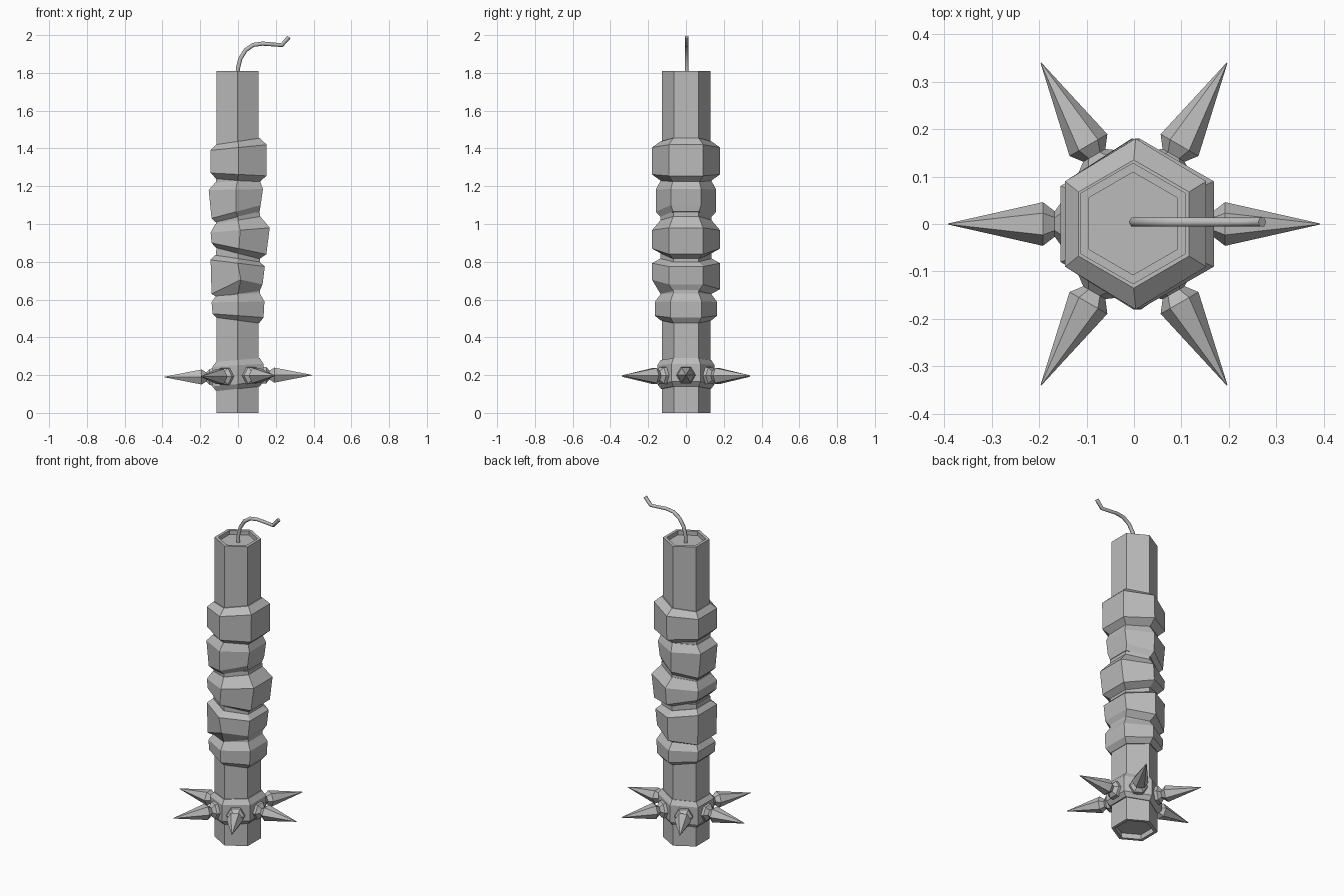
import bpy, bmesh, math
from mathutils import Vector, Matrix

cube = bpy.data.objects.get("Cube")
if cube:
    bpy.data.objects.remove(cube)

grey = bpy.data.materials.new("plain_grey")
grey.use_nodes = True
grey.diffuse_color = (0.5, 0.5, 0.5, 1)
grey.node_tree.nodes["Principled BSDF"].inputs["Base Color"].default_value = (0.5, 0.5, 0.5, 1)

HEX = [(math.cos(a), math.sin(a)) for a in (math.radians(30 + 60 * k) for k in range(6))]
FLAT = math.cos(math.radians(30))


def loft(name, rings, matrix=Matrix()):
    """Skin a stack of six-sided rings and cap both ends."""
    bm = bmesh.new()
    loops = [[bm.verts.new(matrix @ Vector(p)) for p in ring] for ring in rings]
    for a, b in zip(loops, loops[1:]):
        for i in range(6):
            j = (i + 1) % 6
            bm.faces.new((a[i], a[j], b[j], b[i]))
    bm.faces.new(loops[0][::-1])
    bm.faces.new(loops[-1])
    bmesh.ops.recalc_face_normals(bm, faces=bm.faces)
    mesh = bpy.data.meshes.new(name)
    bm.to_mesh(mesh)
    bm.free()
    mesh.materials.append(grey)
    obj = bpy.data.objects.new(name, mesh)
    bpy.context.collection.objects.link(obj)
    return obj


def ring(r, z):
    return [(r * x, r * y, z) for x, y in HEX]


def tilted(xl, zl, xr, zr, ry):
    """Six-sided ring that leans from its -x side to its +x side."""
    out = []
    for x, y in HEX:
        t = (x / FLAT + 1) / 2
        out.append((xl + (xr - xl) * t, ry * y, zl + (zr - zl) * t))
    return out


# Column with recessed ends
loft("column", [ring(0.108, 0.03), ring(0.108, 0), ring(0.128, 0),
                ring(0.128, 1.81), ring(0.108, 1.81), ring(0.108, 1.785)],
     Matrix.Translation((-0.002, 0.001, 0)))

# Chunky grip bands: y radius, then left and right (x, z) from bottom to top
bands = {
    "grip_band_1": (0.165, [(-.115, .505, .112, .475), (-.135, .525, .135, .505),
                            (-.14, .585, .14, .59), (-.117, .62, .114, .635)]),
    "grip_band_2": (0.18, [(-.115, .615, .114, .645), (-.14, .63, .13, .68),
                           (-.145, .81, .142, .775), (-.12, .835, .114, .80)]),
    "grip_band_3": (0.18, [(-.118, .875, .114, .815), (-.14, .90, .15, .84),
                           (-.145, .955, .168, .98), (-.12, 1.0, .118, 1.04)]),
    "grip_band_4": (0.16, [(-.12, 1.01, .114, 1.065), (-.14, 1.03, .12, 1.10),
                           (-.155, 1.18, .132, 1.185), (-.12, 1.22, .114, 1.235)]),
    "grip_band_5": (0.18, [(-.116, 1.24, .112, 1.22), (-.145, 1.27, .15, 1.255),
                           (-.145, 1.39, .152, 1.42), (-.117, 1.42, .116, 1.455)]),
}
for name, (ry, rows) in bands.items():
    rings = []
    for k, (xl, zl, xr, zr) in enumerate(rows):
        rings.append(tilted(xl, zl, xr, zr, ry if k in (1, 2) else 0.135))
    if name == "grip_band_2":  # chipped lower front corner
        x, y, z = rings[1][4]
        rings[1][4] = (x + 0.02, y, z + 0.05)
    loft(name, rings)

# Slim necks between the bands
for k, z in enumerate((0.63, 0.83, 1.03, 1.23)):
    loft(f"grip_neck_{k + 1}", [ring(0.134, z - 0.03), ring(0.134, z + 0.03)])

# Collar that carries the spikes
loft("spike_collar", [tilted(-.115, .115, .115, .14, .133), tilted(-.135, .14, .135, .165, .152),
                      tilted(-.135, .245, .135, .26, .152), tilted(-.115, .27, .115, .29, .133)])

# Spikes with a flared base, one on each side of the collar
for k, angle in enumerate((0, 60, 120, 180, 240, 300)):
    z = 0.195 + 0.005 * math.cos(math.radians(angle))
    m = (Matrix.Translation((0, 0, z)) @ Matrix.Rotation(math.radians(angle), 4, "Z")
         @ Matrix.Rotation(math.pi / 2, 4, "Y"))
    loft(f"spike_{k + 1}", [ring(0.052, 0.12), ring(0.05, 0.15), ring(0.027, 0.167),
                            ring(0.046, 0.192), ring(0.001, 0.392)], m)

# Fuse
curve = bpy.data.curves.new("fuse", "CURVE")
curve.dimensions = "3D"
curve.bevel_depth = 0.011
curve.bevel_resolution = 1
curve.use_fill_caps = True
path = [(0, 1.78), (0, 1.825), (.012, 1.875), (.04, 1.92), (.08, 1.948),
        (.13, 1.955), (.232, 1.947), (.27, 1.99)]
spline = curve.splines.new("POLY")
spline.points.add(len(path) - 1)
for p, (x, z) in zip(spline.points, path):
    p.co = (x, 0.004, z, 1)
curve.materials.append(grey)
fuse = bpy.data.objects.new("fuse", curve)
bpy.context.collection.objects.link(fuse)
